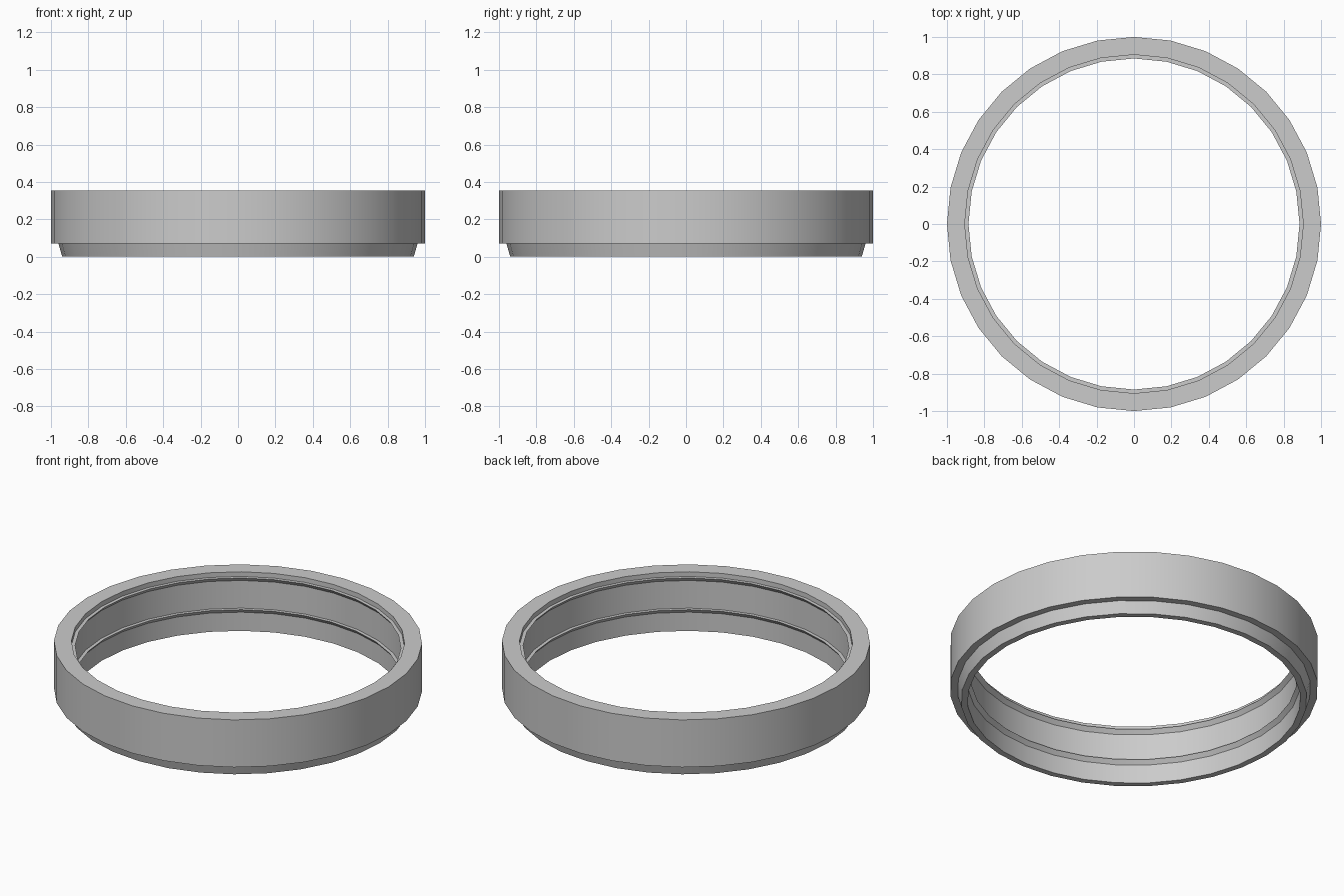
import bpy
import bmesh
import math

SEGMENTS = 32

cube = bpy.data.objects.get("Cube")
if cube:
    bpy.data.objects.remove(cube, do_unlink=True)

# Single plain grey material
grey = bpy.data.materials.new("plain_grey")
grey.use_nodes = True
colour = (0.6, 0.6, 0.6, 1.0)
grey.diffuse_color = colour
grey.node_tree.nodes["Principled BSDF"].inputs["Base Color"].default_value = colour


def ridge(z):
    """Inner lip: slanted underside rising to a flat upper ledge."""
    return [(0.905, z - 0.024), (0.885, z), (0.905, z)]


# Closed cross-section as (radius, height), outside then inside
outer = [(0.94, 0.0), (0.96, 0.07), (1.0, 0.07), (1.0, 0.354)]
inner = [(0.905, 0.0)] + ridge(0.136) + ridge(0.326) + [(0.905, 0.354)]
profile = outer + inner[::-1]

# Sweep the cross-section around the vertical axis
bm = bmesh.new()
rings = []
for i in range(SEGMENTS):
    a = 2 * math.pi * i / SEGMENTS
    rings.append([bm.verts.new((r * math.cos(a), r * math.sin(a), z)) for r, z in profile])
for i, ring in enumerate(rings):
    following = rings[(i + 1) % SEGMENTS]
    for j in range(len(profile)):
        k = (j + 1) % len(profile)
        bm.faces.new((ring[j], following[j], following[k], ring[k]))
bmesh.ops.recalc_face_normals(bm, faces=bm.faces)

mesh = bpy.data.meshes.new("ring_band")
bm.to_mesh(mesh)
bm.free()
mesh.materials.append(grey)
band = bpy.data.objects.new("ring_band", mesh)
bpy.context.collection.objects.link(band)

# Smooth around the band, sharp at the profile corners
bpy.ops.object.select_all(action="DESELECT")
band.select_set(True)
bpy.context.view_layer.objects.active = band
bpy.ops.object.shade_smooth_by_angle(angle=math.radians(15))
